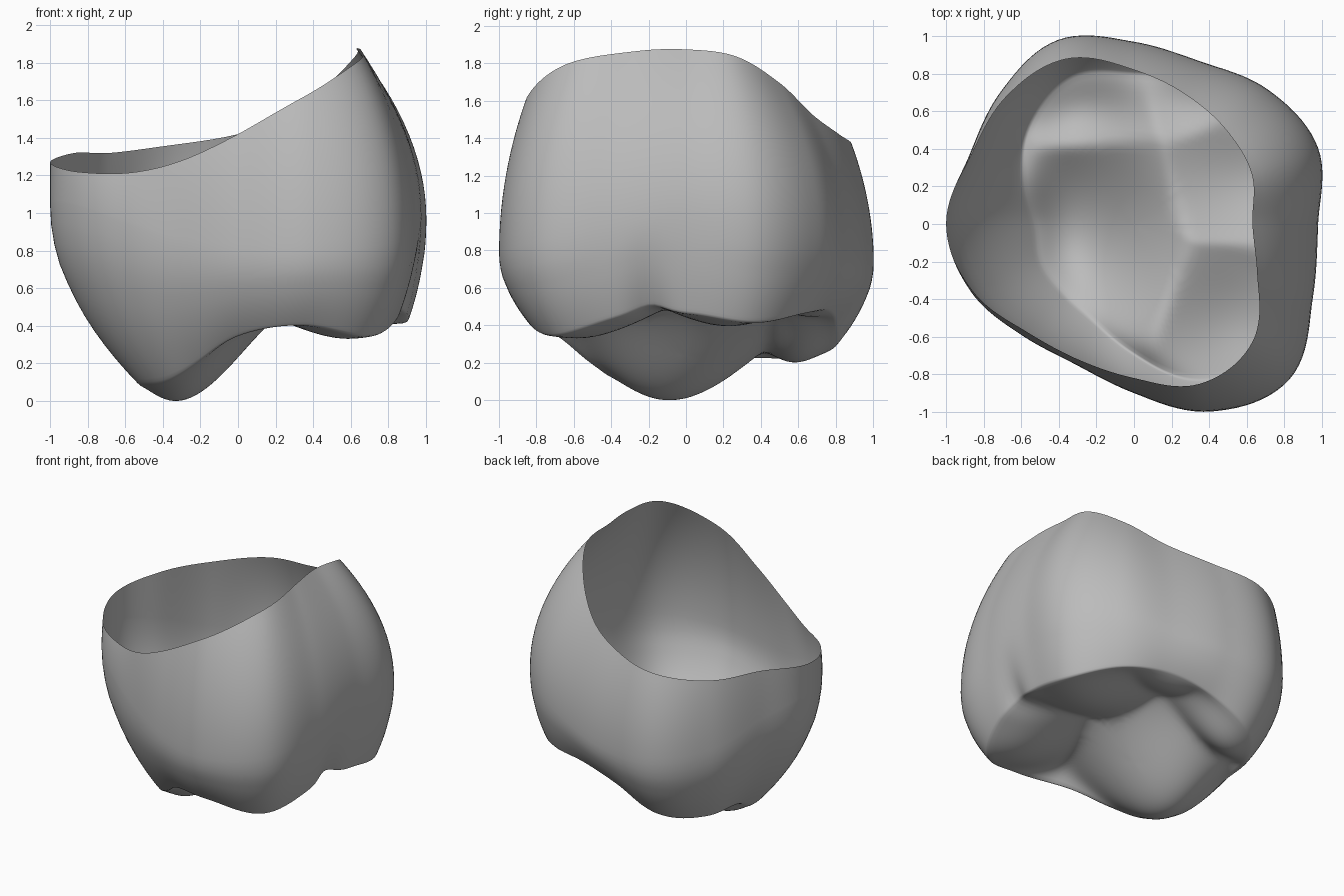
import bpy
import bmesh
from math import sin, cos, pi, hypot, exp

SEGMENTS = 160

# Outline tables, one value per sixteenth of a turn, counter-clockwise from +x
rim_r = [.63, .68, .70, .74, .82, .95, .96, .94, 1, .93, .81, .78, .82, .92, .89, .71]
rim_z = [1.885, 1.85, 1.71, 1.53, 1.43, 1.37, 1.33, 1.33, 1.28, 1.23, 1.225, 1.29, 1.43, 1.63, 1.81, 1.875]
belt_r = [.98, 1.06, 1.01, .935, .97, 1.06, 1, .95, 1, .94, .84, .81, .9, 1.08, 1.17, 1.03]
belt_z = [1, .95, .9, .8, .75, .75, .8, .95, 1.05, 1.05, .95, .85, .8, .8, .85, .95]
edge_r = [.9, .95, .9, .82, .8, .85, .77, .64, .53, .54, .53, .56, .69, .9, .99, .93]
edge_z = [.47, .42, .47, .49, .42, .28, .23, .22, .1, .1, .12, .21, .35, .41, .35, .45]

# Rounded cusps of the chewing face: x, y, depth, reach along x, reach along y
FLOOR = .57
cusps = [(-.36, -.1, .57, .8, 1.05), (-.4, .62, .39, .75, .55), (.64, -.6, .24, .88, .8),
         (.7, .22, .17, .95, .62), (.25, .72, .14, .55, .45)]


def around(table, turn):
    """Smooth periodic curve through a table."""
    n = len(table)
    i = int(turn * n)
    f = turn * n - i
    a, b, c, d = (table[(i + k) % n] for k in (-1, 0, 1, 2))
    return b + f / 2 * (c - a + f * (2*a - 5*b + 4*c - d + f * (3*(b - c) + d - a)))


def cusp_height(x, y):
    """The deepest cusp wins, so grooves form where cusps meet."""
    bumps = [0]
    for cx, cy, depth, reach_x, reach_y in cusps:
        d = min(hypot((x - cx) / reach_x, (y - cy) / reach_y), 1)
        bumps.append(depth * (1 + cos(pi * d)) / 2)
    return FLOOR - max(bumps)


def profile(turn):
    """Points (radius, height) from the rim down the wall and in to the middle."""
    rr, rz, br, bz, er, ez = (around(t, turn) for t in
                              (rim_r, rim_z, belt_r, belt_z, edge_r, edge_z))
    # Short upright groove in the tall wall
    groove = .05 * exp(-((turn - .965) / .018)**2)
    er -= groove
    ez += groove
    points = []
    for k in range(14):
        u = 1 - k / 14
        points.append((br + (rr - br) * u**2, bz + (rz - bz) * u))
    for k in range(14):
        v = sin(k / 14 * pi / 2)
        points.append((br + (er - br) * v**2, bz + (ez - bz) * v))
    for k in range(24):
        t = 1 - k / 24
        r = er * t
        h = cusp_height(r * cos(turn * 2 * pi), r * sin(turn * 2 * pi))
        points.append((r, h + (ez - h) * t**6))
    return points


cube = bpy.data.objects.get("Cube")
if cube:
    bpy.data.objects.remove(cube, do_unlink=True)

# Crown shell: open at the rim, closed by the chewing face
bm = bmesh.new()
columns = []
for s in range(SEGMENTS):
    turn = s / SEGMENTS
    a = turn * 2 * pi
    columns.append([bm.verts.new((r * cos(a), r * sin(a), z)) for r, z in profile(turn)])
middle = bm.verts.new((0, 0, cusp_height(0, 0)))
for s, col in enumerate(columns):
    nxt = columns[(s + 1) % SEGMENTS]
    for k in range(len(col) - 1):
        bm.faces.new((col[k + 1], nxt[k + 1], nxt[k], col[k]))
    bm.faces.new((middle, nxt[-1], col[-1]))

# Soften the turn from wall to chewing face
soft = [v for col in columns for v in col[18:]]
for _ in range(3):
    bmesh.ops.smooth_vert(bm, verts=soft, factor=.5, use_axis_x=True,
                          use_axis_y=True, use_axis_z=True)
lowest = min(v.co.z for v in bm.verts)
bmesh.ops.translate(bm, verts=bm.verts, vec=(0, 0, -lowest))

mesh = bpy.data.meshes.new("crown_shell")
bm.to_mesh(mesh)
bm.free()
mesh.shade_smooth()
crown = bpy.data.objects.new("crown_shell", mesh)
bpy.context.collection.objects.link(crown)

# Plain grey
grey = bpy.data.materials.new("light_grey")
grey.use_nodes = True
color = (.5, .5, .5, 1)
grey.diffuse_color = color
grey.node_tree.nodes["Principled BSDF"].inputs["Base Color"].default_value = color
mesh.materials.append(grey)
